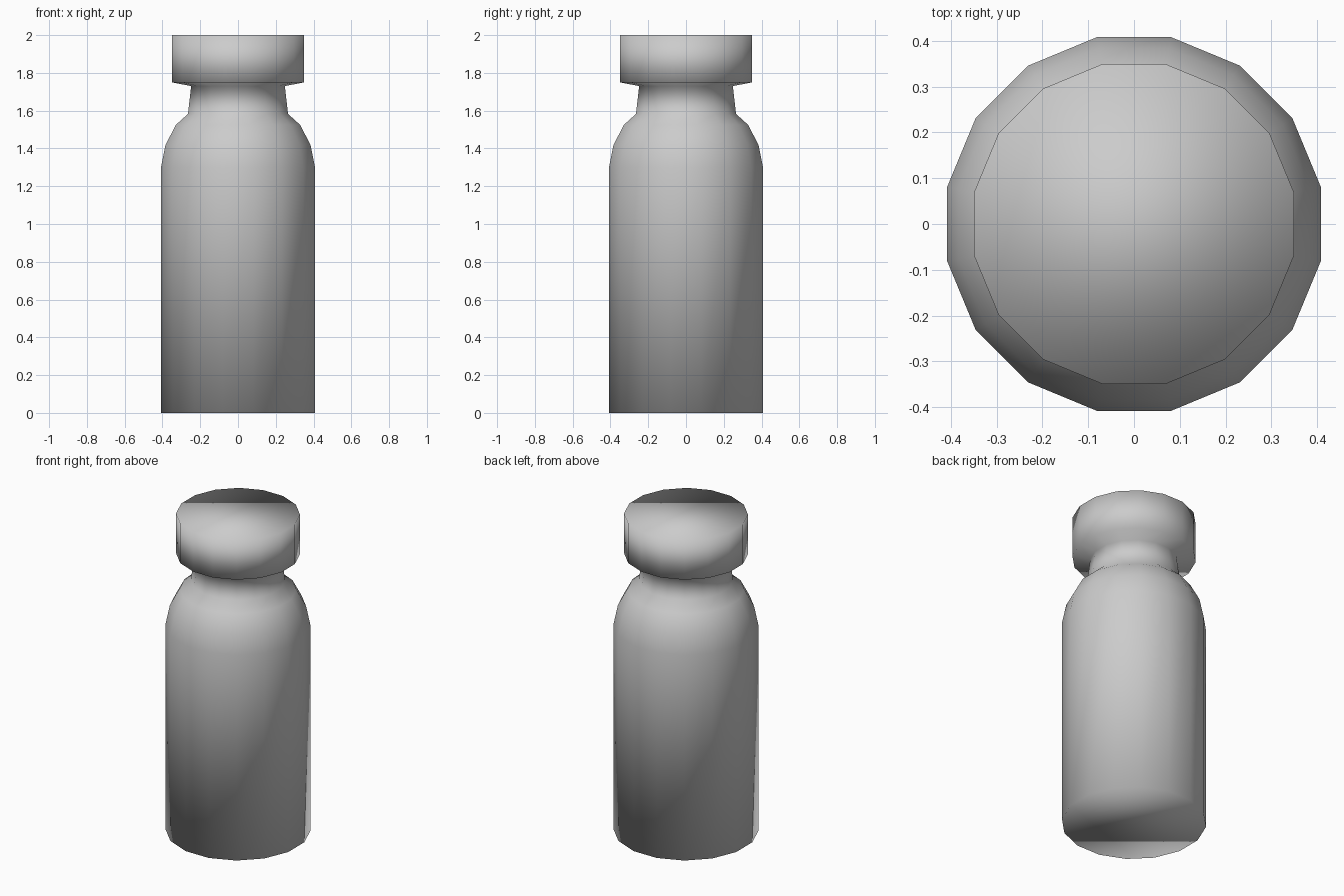
import bpy, bmesh, math

if "Cube" in bpy.data.objects:
    bpy.data.objects.remove(bpy.data.objects["Cube"])

SIDES = 16

# Silhouette from base to top: (corner radius, height)
profile = [
    (0.416, 0.0), (0.416, 1.30),                 # straight body
    (0.391, 1.42), (0.335, 1.525), (0.270, 1.583),  # rounded shoulder
    (0.253, 1.73),                               # neck
    (0.356, 1.75), (0.356, 2.0),                 # wide cap
]


def lathe(name, profile):
    bm = bmesh.new()
    rings = []
    for r, z in profile:
        angles = [2 * math.pi * (i + 0.5) / SIDES for i in range(SIDES)]
        rings.append([bm.verts.new((r * math.cos(a), r * math.sin(a), z)) for a in angles])
    for low, high in zip(rings, rings[1:]):
        for i in range(SIDES):
            j = (i + 1) % SIDES
            bm.faces.new((low[i], low[j], high[j], high[i]))
    bm.faces.new(rings[0][::-1])
    bm.faces.new(rings[-1])
    for f in bm.faces:
        f.smooth = True
    mesh = bpy.data.meshes.new(name)
    bm.to_mesh(mesh)
    bm.free()
    obj = bpy.data.objects.new(name, mesh)
    bpy.context.collection.objects.link(obj)
    return obj


# Capped bottle, smooth shaded all over
lathe("bottle", profile)
